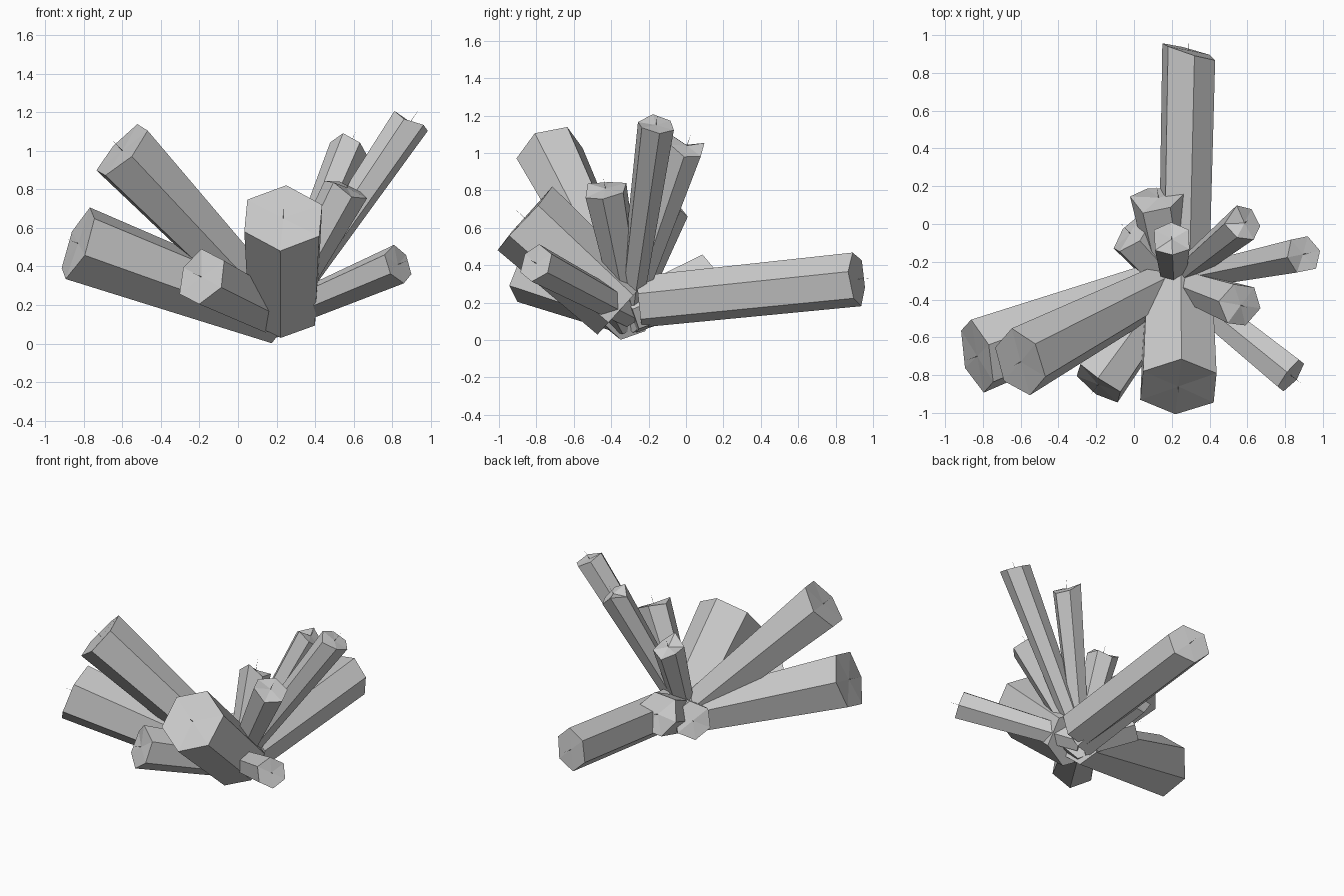
import bpy, bmesh, math, random
from mathutils import Vector

if "Cube" in bpy.data.objects:
    bpy.data.objects.remove(bpy.data.objects["Cube"])

random.seed(4)
CENTRE = Vector((0.21, -0.30, 0.145))   # point all crystals grow from


def crystal(name, tip, radius, taper=0.65, phase=0, rough=0.02, base=CENTRE, skew=0):
    """Six-sided crystal with a slightly broken end and a hair-thin spike."""
    base, tip = Vector(base), Vector(tip)
    axis = (tip - base).normalized()
    side = axis.cross(Vector((0, 0, 1))).normalized()
    up = side.cross(axis)
    bm = bmesh.new()
    low, high = [], []
    for i in range(6):
        a = math.radians(60 * i + phase)
        d = up * math.cos(a) + side * math.sin(a)
        low.append(bm.verts.new(base + d * radius * taper))
        lift = random.uniform(-rough, rough) - skew * math.sin(a)
        high.append(bm.verts.new(tip + d * radius + axis * lift))
    peak = bm.verts.new(tip)
    bm.faces.new(low)
    for i in range(6):
        j = (i + 1) % 6
        bm.faces.new((low[i], low[j], high[j], high[i]))
        bm.faces.new((high[i], high[j], peak))
    # thin spike on the end
    ring = [bm.verts.new(tip + (up * math.cos(k * 2.094) + side * math.sin(k * 2.094)) * 0.002)
            for k in range(3)]
    point = bm.verts.new(tip + axis * 0.075)
    for k in range(3):
        bm.faces.new((ring[k], ring[(k + 1) % 3], point))
    bmesh.ops.recalc_face_normals(bm, faces=bm.faces)
    mesh = bpy.data.meshes.new(name)
    bm.to_mesh(mesh)
    bm.free()
    bpy.context.collection.objects.link(bpy.data.objects.new(name, mesh))


# large crystals
crystal("back_crystal", (0.29, 0.92, 0.325), 0.148, 0.95, 12, 0.01, (0.265, -0.25, 0.205), 0.04)
crystal("front_crystal", (0.235, -0.86, 0.65), 0.225, 0.88, -4, 0.01, (0.235, -0.34, 0.175))
crystal("left_low_crystal", (-0.83, -0.70, 0.52), 0.205, 0.70, 10, 0.02, (0.21, -0.31, 0.135))
crystal("left_high_crystal", (-0.60, -0.73, 1.00), 0.185, 0.62, 15)
crystal("front_left_crystal", (-0.19, -0.85, 0.345), 0.15, 0.80, 8)

# slender crystals on the right
crystal("right_high_crystal", (0.895, -0.16, 1.15), 0.102, 0.62, 0)
crystal("right_low_crystal", (0.83, -0.80, 0.41), 0.105, 0.75, 0, 0.01)
crystal("right_back_crystal", (0.585, 0.005, 1.04), 0.10, 0.60, 20, 0.04)
crystal("right_mid_crystal", (0.565, -0.43, 0.81), 0.12, 0.65, 10, 0.03)

# short crystals at the middle and back left
crystal("centre_crystal", (0.20, -0.08, 0.72), 0.105, 0.65, 0, 0.04)
crystal("short_back_crystal", (0.13, 0.14, 0.33), 0.15, 0.80, 20, 0.03)
crystal("short_left_crystal", (-0.02, -0.05, 0.25), 0.13, 0.85, 5, 0.03)
